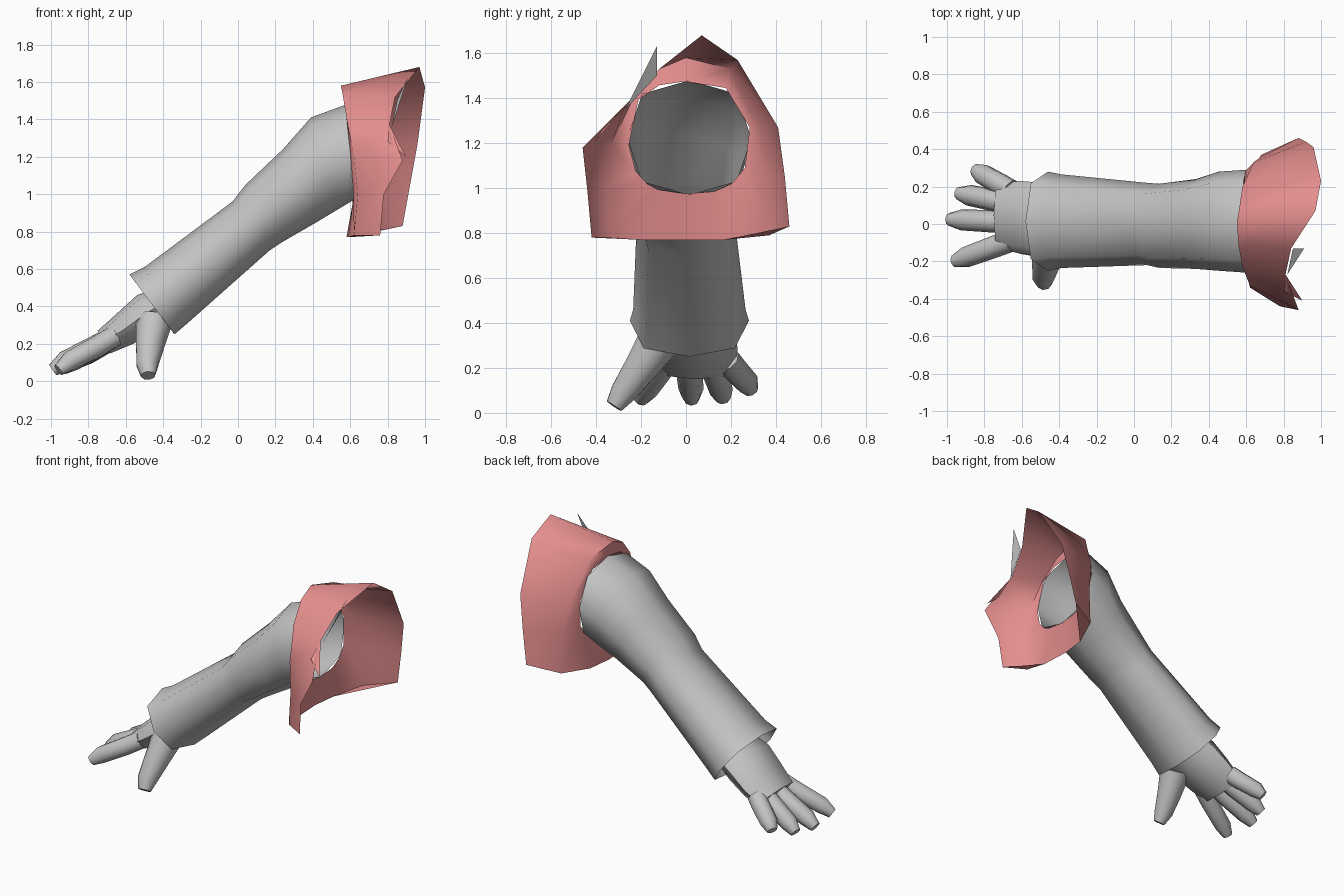
import bpy, bmesh
from math import sin, cos, pi, atan2, radians
from mathutils import Vector

cube = bpy.data.objects.get("Cube")
if cube:
    bpy.data.objects.remove(cube, do_unlink=True)


def material(name, color):
    mat = bpy.data.materials.new(name)
    mat.use_nodes = True
    mat.diffuse_color = color
    mat.node_tree.nodes["Principled BSDF"].inputs["Base Color"].default_value = color
    return mat


grey = material("light grey cloth", (0.55, 0.55, 0.55, 1))
red = material("soft red cloth", (0.78, 0.27, 0.27, 1))


def rounded(t):
    """Point on a rounded square, measured from the top."""
    soft = lambda v: abs(v) ** 0.78 * (1 if v > 0 else -1)
    return soft(sin(t)), soft(cos(t))


def loft(name, rings, mat, closed=True, caps=(False, False)):
    """Skin a list of equal-length point rings."""
    bm = bmesh.new()
    rows = [[bm.verts.new(p) for p in ring] for ring in rings]
    n = len(rows[0])
    for a, b in zip(rows, rows[1:]):
        for i in range(n if closed else n - 1):
            j = (i + 1) % n
            bm.faces.new((a[i], a[j], b[j], b[i]))
    for row, cap in ((rows[0], caps[0]), (rows[-1], caps[1])):
        if cap:
            bm.faces.new(row)
    bmesh.ops.remove_doubles(bm, verts=bm.verts, dist=0.001)
    bmesh.ops.recalc_face_normals(bm, faces=bm.faces)
    mesh = bpy.data.meshes.new(name)
    bm.to_mesh(mesh)
    bm.free()
    obj = bpy.data.objects.new(name, mesh)
    bpy.context.collection.objects.link(obj)
    mesh.materials.append(mat)
    bpy.ops.object.select_all(action="DESELECT")
    obj.select_set(True)
    bpy.context.view_layer.objects.active = obj
    bpy.ops.object.shade_smooth_by_angle(angle=radians(60))
    return obj


def section(top_x, top_z, low_x, low_z, y_min, y_max, n=8):
    """Tilted cross-section set by its top, bottom and side limits."""
    top, low = Vector((top_x, 0, top_z)), Vector((low_x, 0, low_z))
    mid, up = (top + low) / 2, (top - low) / 2
    ring = []
    for i in range(n):
        s, c = rounded(2 * pi * i / n)
        p = mid + up * c
        p.y = (y_min + y_max) / 2 + s * (y_max - y_min) / 2
        ring.append(p)
    return ring


def digit(name, path, radii, n=8):
    """Blunt finger along a bent path."""
    pts = [Vector(p) for p in path]
    rings = []
    for i, (p, r) in enumerate(zip(pts, radii)):
        axis = (pts[min(i + 1, len(pts) - 1)] - pts[max(i - 1, 0)]).normalized()
        side = axis.cross(Vector((0.3, 0, 1))).normalized()
        up = side.cross(axis)
        rings.append([p + side * r * sin(2 * pi * k / n) + up * r * cos(2 * pi * k / n)
                      for k in range(n)])
    loft(name, rings, grey, caps=(True, True))


# Hollow sleeve from the cuff to the shoulder
loft("sleeve", [section(*s) for s in (
    (-.58, .57, -.34, .25, -.25, .28),
    (-.50, .61, -.27, .31, -.235, .265),
    (-.03, .96, .17, .70, -.22, .22),
    (.04, 1.05, .23, .74, -.235, .215),
    (.24, 1.24, .42, .85, -.24, .24),
    (.39, 1.41, .52, .91, -.25, .28),
    (.58, 1.48, .62, .97, -.26, .29))], grey)

# Palm with its wrist inside the cuff
loft("palm", [section(*s) for s in (
    (-.44, .50, -.33, .35, -.17, .20),
    (-.54, .46, -.44, .27, -.18, .22),
    (-.65, .36, -.56, .20, -.16, .23),
    (-.75, .27, -.68, .15, -.13, .22))], grey, caps=(True, True))

# Fingers: root y, then tip x, y and height
for name, root, x, y, z in (("index_finger", -.09, -.96, -.2, .06),
                            ("middle_finger", .01, -.99, .025, .06),
                            ("ring_finger", .11, -.94, .165, .065),
                            ("little_finger", .18, -.85, .29, .1)):
    base, tip = Vector((-.66, root, .24)), Vector((x, y, z))
    bend = base.lerp(tip, .8) + Vector((0, 0, .01))
    digit(name, (base, base.lerp(tip, .3), bend, tip), (.06, .06, .056, .034))
digit("thumb", ((-.45, -.12, .32), (-.47, -.2, .2), (-.485, -.28, .09), (-.48, -.32, .03)),
      (.10, .08, .062, .04))

# Shoulder cape: crest and outer rim, running round from the top towards the back
crest = [(.55, 0, 1.58), (.58, .2, 1.53), (.64, .33, 1.26), (.68, .36, 1.05),
         (.68, .37, .79), (.6, .17, .77), (.58, 0, .77), (.59, -.2, .77),
         (.62, -.34, .78), (.64, -.35, 1), (.62, -.33, 1.2), (.58, -.23, 1.41),
         (.56, -.12, 1.53)]
rim = [(.97, .07, 1.68), (1, .23, 1.57), (.96, .41, 1.27), (.92, .44, 1.05),
       (.88, .46, .83)] + crest[5:8] + [
       (.76, -.42, .78), (.78, -.44, 1), (.88, -.46, 1.18), (.81, -.27, 1.37),
       (.84, -.13, 1.52)]
armhole = []
for x, y, z in crest:
    s, c = rounded(atan2(y - .015, z - 1.225))
    armhole.append((.6 - .02 * c, .015 + .27 * s, 1.225 + .25 * c))
loft("shoulder_cape", [armhole, crest, rim], red)

# Torn scraps along the front rim
loft("red_scrap", [[(.81, -.27, 1.37), (.9, -.41, 1.2)],
                   [(.8, -.36, 1.28), (.8, -.36, 1.28)]], red, closed=False)
loft("grey_scrap", [[(.82, -.27, 1.35), (.91, -.13, 1.63)],
                    [(.85, -.13, 1.5), (.85, -.13, 1.5)]], grey, closed=False)
